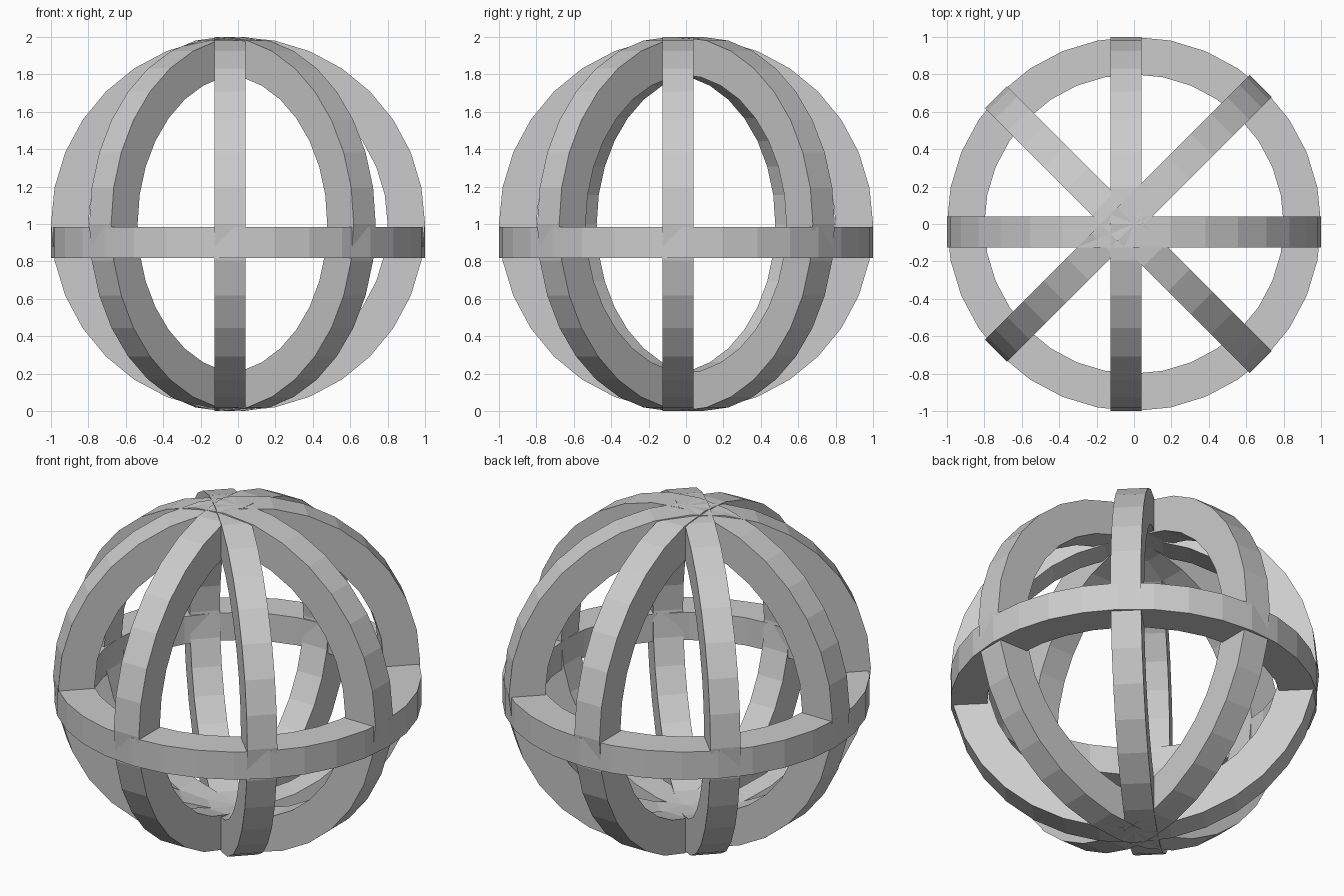
import bpy
import bmesh
from math import pi, cos, sin
from mathutils import Matrix

cube = bpy.data.objects.get("Cube")
if cube:
    bpy.data.objects.remove(cube, do_unlink=True)

SEGMENTS, OUTER, INNER = 32, 1.0, 0.8
LOW, HIGH = -0.125, 0.041      # band faces along the ring axis

grey = bpy.data.materials.new("plain grey")
grey.use_nodes = True
colour = (0.6, 0.6, 0.6, 1)
grey.diffuse_color = colour
grey.node_tree.nodes["Principled BSDF"].inputs["Base Color"].default_value = colour


def ring(name, low, high, matrix):
    """Flat-sided band with a rectangular section, spun around its own axis."""
    bm = bmesh.new()
    section = [(INNER, low), (OUTER, low), (OUTER, high), (INNER, high)]
    loops = []
    for i in range(SEGMENTS):
        a = 2 * pi * i / SEGMENTS
        loops.append([bm.verts.new((r * cos(a), r * sin(a), h)) for r, h in section])
    for i, loop in enumerate(loops):
        after = loops[(i + 1) % SEGMENTS]
        for j in range(4):
            k = (j + 1) % 4
            bm.faces.new((loop[j], after[j], after[k], loop[k]))
    bmesh.ops.recalc_face_normals(bm, faces=bm.faces)
    bm.transform(Matrix.Translation((0, 0, 1)) @ matrix)
    mesh = bpy.data.meshes.new(name)
    bm.to_mesh(mesh)
    bm.free()
    mesh.materials.append(grey)
    obj = bpy.data.objects.new(name, mesh)
    bpy.context.collection.objects.link(obj)


# Horizontal band, just below the middle
ring("equator_ring", -0.181, -0.015, Matrix.Identity(4))

# Upright bands; each axis points along the given heading
upright = Matrix.Rotation(pi / 2, 4, "Y")
headings = {"side_ring": 0, "cross_ring": 90, "diagonal_ring_left": 45,
            "diagonal_ring_right": -45}
for name, heading in headings.items():
    ring(name, LOW, HIGH, Matrix.Rotation(heading * pi / 180, 4, "Z") @ upright)
